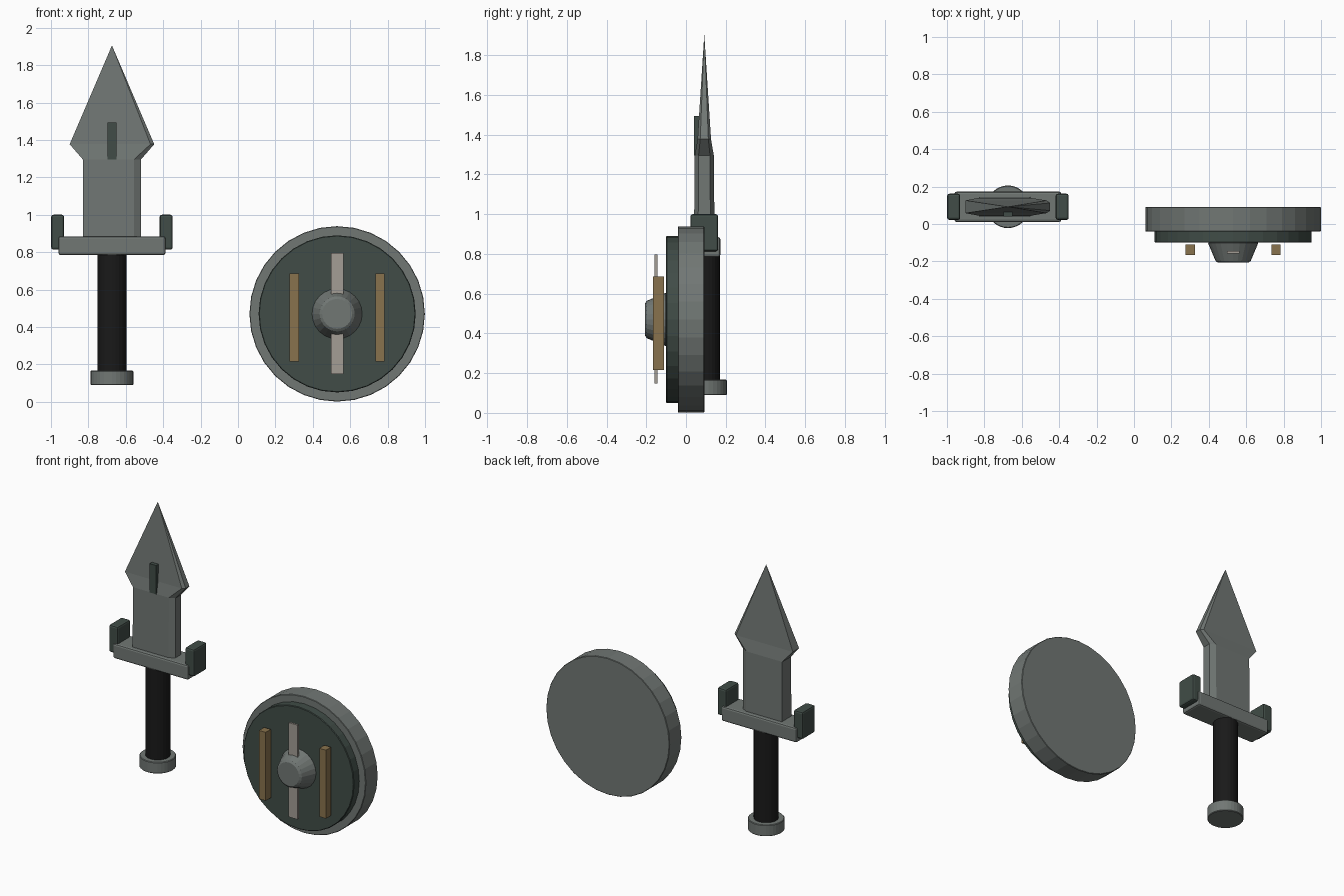
import bpy, bmesh, math
from mathutils import Matrix, Vector

if "Cube" in bpy.data.objects:
    bpy.data.objects.remove(bpy.data.objects["Cube"])


def mat(name, r, g, b):
    m = bpy.data.materials.new(name)
    m.diffuse_color = (r, g, b, 1)
    m.use_nodes = True
    m.node_tree.nodes["Principled BSDF"].inputs["Base Color"].default_value = m.diffuse_color
    return m


STEEL = mat("steel grey", 0.165, 0.185, 0.175)
GREEN = mat("dark green", 0.052, 0.073, 0.063)
BLACK = mat("grip black", 0.010, 0.010, 0.010)
GOLD = mat("dull gold", 0.25, 0.17, 0.075)
SILVER = mat("pale silver", 0.37, 0.34, 0.30)

SX, SY = -0.674, 0.092      # sword axis
HX, HZ = 0.53, 0.47         # shield centre


def finish(name, bm, material, bevel=0, segments=1):
    bmesh.ops.recalc_face_normals(bm, faces=bm.faces)
    me = bpy.data.meshes.new(name)
    bm.to_mesh(me)
    bm.free()
    me.materials.append(material)
    ob = bpy.data.objects.new(name, me)
    bpy.context.collection.objects.link(ob)
    if bevel:
        b = ob.modifiers.new("bevel", 'BEVEL')
        b.width, b.segments, b.limit_method = bevel, segments, 'ANGLE'
    return ob


def box(name, x, y, z, material, bevel=0, segments=1):
    bm = bmesh.new()
    size = Vector((x[1] - x[0], y[1] - y[0], z[1] - z[0]))
    mid = Vector((x[0] + x[1], y[0] + y[1], z[0] + z[1])) / 2
    bmesh.ops.create_cube(bm, size=1, matrix=Matrix.Translation(mid) @ Matrix.Diagonal((*size, 1)))
    return finish(name, bm, material, bevel, segments)


def disc(name, centre, r1, r2, depth, material, sides, facing_front=False, bevel=0):
    bm = bmesh.new()
    m = Matrix.Translation(centre)
    if facing_front:        # r2 end points to -y
        m = m @ Matrix.Rotation(math.radians(90), 4, 'X')
    bmesh.ops.create_cone(bm, cap_ends=True, segments=sides, radius1=r1, radius2=r2,
                          depth=depth, matrix=m)
    return finish(name, bm, material, bevel)


# Blade: lofted cross-sections (height, half width, half thickness, chamfer), closing in a point
bm = bmesh.new()
rings = []
for z, w, t, c in [(0.86, 0.155, 0.052, 0.037), (1.295, 0.155, 0.048, 0.037), (1.377, 0.226, 0.034, 0.02)]:
    pts = [(-w, -t), (w - c, -t), (w, -t * 0.6), (w, t * 0.6), (w - c, t), (-w, t)]
    rings.append([bm.verts.new((SX + x, SY + y, z)) for x, y in pts])
tip = bm.verts.new((SX, SY, 1.905))
bm.faces.new(rings[0])
for i in range(6):
    j = (i + 1) % 6
    for a, b in zip(rings, rings[1:]):
        bm.faces.new((a[i], a[j], b[j], b[i]))
    bm.faces.new((rings[-1][i], rings[-1][j], tip))
finish("blade", bm, STEEL)

# Inlay on the blade front
box("blade_inlay", (SX - 0.025, SX + 0.025), (0.039, 0.075), (1.295, 1.493), GREEN)

# Guard, its upturned ends, grip and pommel
box("guard", (SX - 0.286, SX + 0.286), (SY - 0.081, SY + 0.081), (0.784, 0.885), STEEL, 0.012, 2)
for side, s in (("left", -1), ("right", 1)):
    xs = sorted((SX + s * 0.255, SX + s * 0.325))
    box("guard_end_" + side, xs, (SY - 0.07, SY + 0.07), (0.813, 1.0), GREEN, 0.012, 2)
disc("grip", (SX, SY, 0.47), 0.078, 0.078, 0.66, BLACK, 24)
disc("pommel", (SX, SY, 0.128), 0.114, 0.114, 0.078, STEEL, 32, bevel=0.004)

# Shield body, front panel and boss
disc("shield_body", (HX, 0.026, HZ), 0.469, 0.469, 0.132, STEEL, 32, True, 0.003)
disc("shield_panel", (HX, -0.065, HZ), 0.42, 0.42, 0.07, GREEN, 32, True, 0.004)
disc("shield_boss", (HX, -0.15, HZ), 0.138, 0.09, 0.114, STEEL, 24, True, 0.01)

# Vertical strips on the shield front
box("centre_strip", (HX - 0.034, HX + 0.034), (-0.158, -0.144), (0.148, 0.796), SILVER)
for side, s in (("left", -1), ("right", 1)):
    x = HX + s * 0.229
    box("gold_bar_" + side, (x - 0.025, x + 0.025), (-0.165, -0.11), (0.216, 0.686), GOLD)
